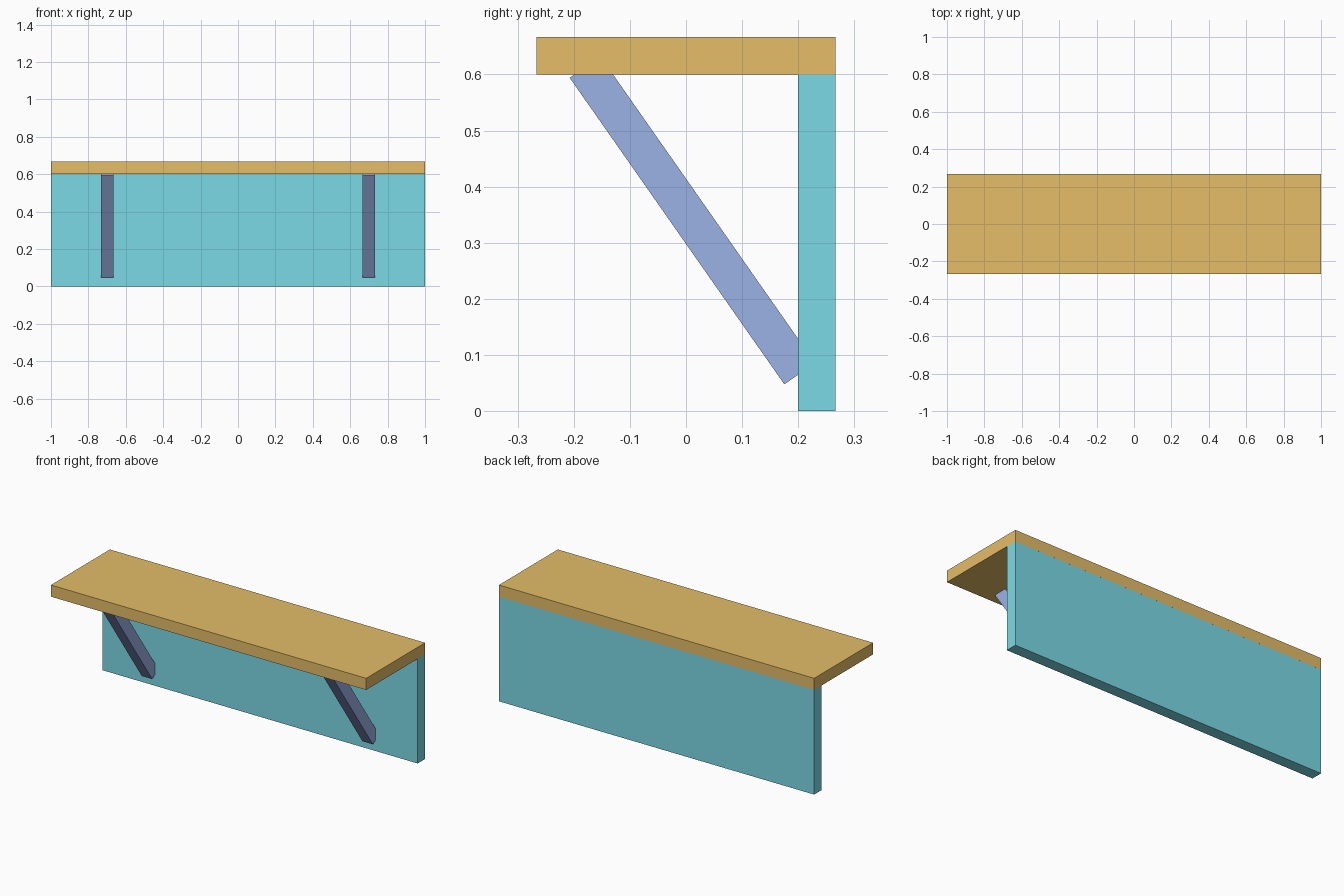
import bpy
from math import radians

if "Cube" in bpy.data.objects:
    bpy.data.objects.remove(bpy.data.objects["Cube"])

T = 0.0667  # board thickness


def material(name, color):
    m = bpy.data.materials.new(name)
    m.diffuse_color = color
    m.use_nodes = True
    m.node_tree.nodes["Principled BSDF"].inputs["Base Color"].default_value = m.diffuse_color
    return m


def board(name, size, centre, mat, tilt=0.0):
    bpy.ops.mesh.primitive_cube_add(size=1, location=centre)
    ob = bpy.context.object
    ob.name = name
    ob.scale = size
    bpy.ops.object.transform_apply(location=False, rotation=False, scale=True)
    ob.rotation_euler.x = radians(tilt)
    ob.data.materials.append(mat)
    return ob


orange = material("orange", (0.78, 0.51, 0.14, 1))
teal = material("teal", (0.20, 0.70, 0.79, 1))
blue = material("blue", (0.33, 0.45, 0.79, 1))

# Horizontal shelf on top of the upright back panel
board("shelf_top", (2, 8 * T, T), (0, 0, 0.6 + T / 2), orange)
board("back_panel", (2, T, 0.6), (0, 0.2 + T / 2, 0.3), teal)

# Diagonal braces, ends let into the shelf and the panel
for side, x in (("left", -0.7), ("right", 0.7)):
    board(side + "_brace", (T, T, 10 * T), (x, 0.0113, 0.34), blue, tilt=35)
